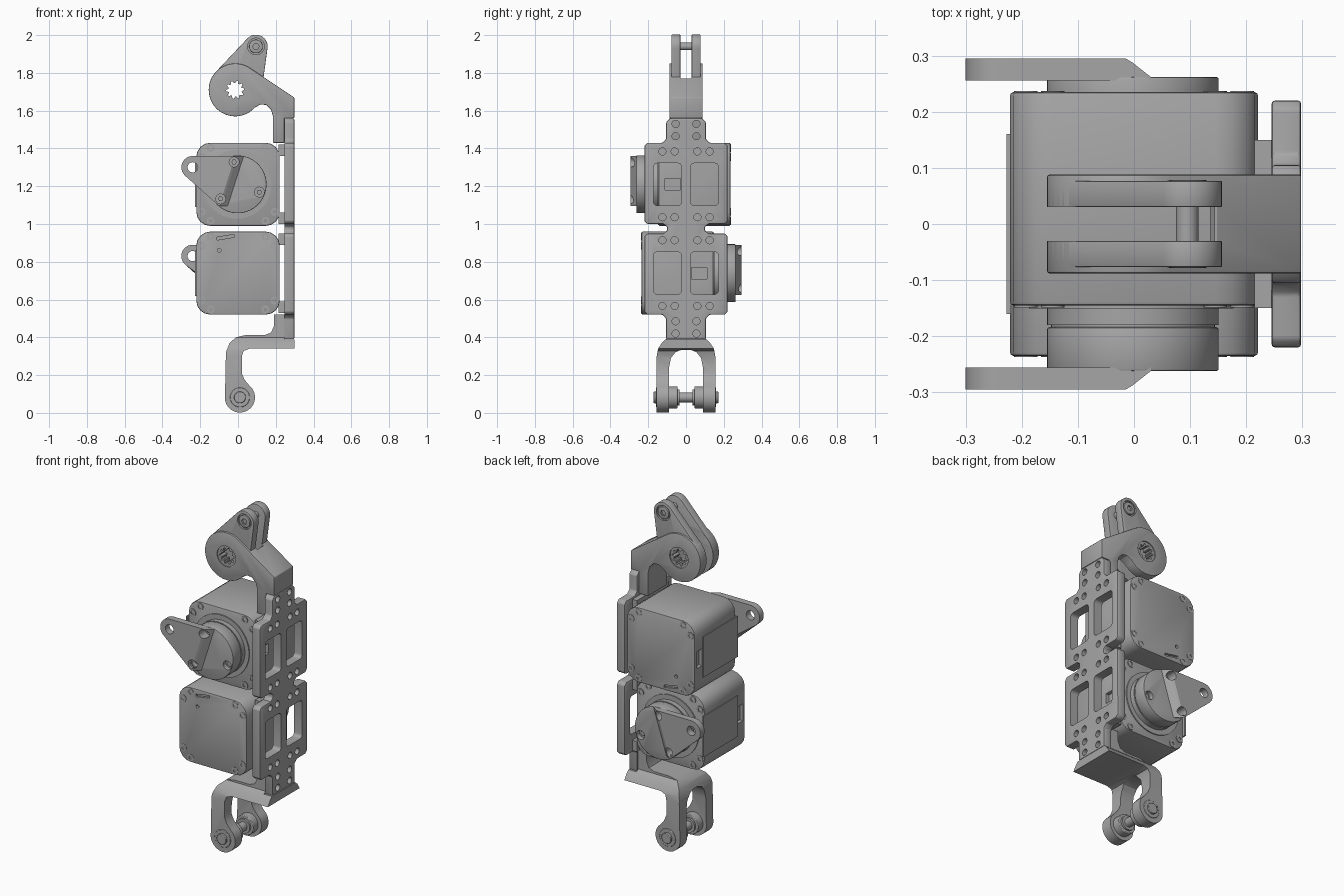
import bpy, bmesh, math
from mathutils import Vector

if "Cube" in bpy.data.objects:
    bpy.data.objects.remove(bpy.data.objects["Cube"], do_unlink=True)

grey = bpy.data.materials.new("machined_grey")
grey.use_nodes = True
COLOUR = (0.38, 0.38, 0.38, 1)
grey.diffuse_color = COLOUR
grey.node_tree.nodes["Principled BSDF"].inputs["Base Color"].default_value = COLOUR
parts = []


def add(name, bm, bevel=0):
    bmesh.ops.recalc_face_normals(bm, faces=bm.faces)
    mesh = bpy.data.meshes.new(name)
    bm.to_mesh(mesh)
    bm.free()
    mesh.materials.append(grey)
    ob = bpy.data.objects.new(name, mesh)
    bpy.context.collection.objects.link(ob)
    parts.append(ob)
    if bevel:
        mod = ob.modifiers.new("edge", "BEVEL")
        mod.width, mod.segments, mod.limit_method = bevel, 2, "ANGLE"
        mod.angle_limit = math.radians(40)
    return ob


def place(axis, p, t):
    return Vector((t, p[0], p[1])) if axis == "x" else Vector((p[0], t, p[1]))


def prism(name, pts, a, b, axis="y", bevel=0):
    """Extrude a flat outline along an axis from a to b."""
    bm = bmesh.new()
    face = bm.faces.new([bm.verts.new(place(axis, p, a)) for p in pts])
    grown = bmesh.ops.extrude_face_region(bm, geom=[face])["geom"]
    shift = place(axis, (0, 0), b - a)
    bmesh.ops.translate(bm, verts=[v for v in grown if isinstance(v, bmesh.types.BMVert)], vec=shift)
    return add(name, bm, bevel)


def hull(name, points, bevel=0):
    bm = bmesh.new()
    verts = [bm.verts.new(p) for p in points]
    bmesh.ops.convex_hull(bm, input=verts)
    bmesh.ops.dissolve_limit(bm, angle_limit=0.01, verts=bm.verts, edges=bm.edges)
    return add(name, bm, bevel)


def arc(c, r, a0=0, a1=360, n=40):
    full = a1 - a0 == 360
    steps = [math.radians(a0 + (a1 - a0) * i / (n if full else n - 1)) for i in range(n)]
    return [(c[0] + r * math.cos(t), c[1] + r * math.sin(t)) for t in steps]


def disc(name, c, r, a, b, axis="y", bevel=0, n=40):
    return prism(name, arc(c, r, n=n), a, b, axis, bevel)


def rect(c, w, h, r=0.0):
    if not r:
        return [(c[0] + i * w, c[1] + j * h) for i, j in ((1, 1), (-1, 1), (-1, -1), (1, -1))]
    out = []
    for i, j, a in ((1, 1, 0), (-1, 1, 90), (-1, -1, 180), (1, -1, 270)):
        out += arc((c[0] + i * (w - r), c[1] + j * (h - r)), r, a, a + 90, 5)
    return out


def cut(ob, cutters, op="DIFFERENCE"):
    """Apply booleans and throw the cutters away."""
    for c in cutters:
        mod = ob.modifiers.new("cut", "BOOLEAN")
        mod.operation, mod.object, mod.solver = op, c, "EXACT"
    graph = bpy.context.evaluated_depsgraph_get()
    graph.update()
    mesh = bpy.data.meshes.new_from_object(ob.evaluated_get(graph))
    ob.modifiers.clear()
    ob.data = mesh
    for c in cutters:
        parts.remove(c)
        bpy.data.objects.remove(c, do_unlink=True)


# Back plate with two wide panels, windows and screw holes
UP, LOW = 1.21, 0.74
half = [(0.105, 0.39), (0.105, 0.5), (0.125, 0.52), (0.205, 0.52), (0.22, 0.535), (0.22, 0.935),
        (0.205, 0.95), (0.12, 0.95), (0.1, 0.965), (0.1, 0.985), (0.12, 1.0), (0.205, 1.0),
        (0.22, 1.015), (0.22, 1.415), (0.205, 1.43), (0.125, 1.43), (0.105, 1.45), (0.105, 1.54), (0.085, 1.56)]
plate = prism("back_plate", half + [(-y, z) for y, z in reversed(half)], 0.245, 0.298, "x", 0.006)
holes = []
for side in (-1, 1):
    for z in (UP, LOW):
        holes.append(prism("window", rect((side * 0.098, z), 0.074, 0.112, 0.02), 0.2, 0.4, "x"))
        for y in (0.06, 0.125):
            holes += [disc("hole", (side * y, z + dz), 0.019, 0.2, 0.4, "x", n=20) for dz in (-0.174, 0.174)]
    holes += [disc("hole", (side * 0.055, z), 0.019, 0.2, 0.4, "x", n=20) for z in (0.42, 0.485, 1.465, 1.53)]
cut(plate, holes)


def motor(label, z0, d):
    """Gear motor whose output horn faces along d * y."""
    body = prism(label + "_motor_body", [(x, z) for x, z in rect((0, z0), 0.221, 0.22, 0.075)],
                 -d * 0.235, d * 0.145, "y", 0.006)
    cuts = [prism("slot", [(-0.11, z0 + d * 0.175), (-0.11, z0 + d * 0.19), (-0.02, z0 + d * 0.205),
                           (-0.02, z0 + d * 0.19)], -d * 0.22, -d * 0.25),
            disc("dot", (-0.1, z0 + d * 0.12), 0.01, -d * 0.22, -d * 0.25, n=16),
            prism("socket", rect((d * 0.07, z0), 0.04, 0.03), 0.2, 0.25, "x"),
            prism("socket", rect((-d * 0.19, z0), 0.025, 0.05), -0.2, -0.25, "x")]
    cut(body, cuts)
    prism(label + "_side_panel", rect((0, z0), 0.16, 0.12), -0.219, -0.227, "x")
    for i in (-1, 1):
        for j in (-1, 1):
            for x, z in ((0.145, 0.193), (0.193, 0.145)):
                for name, a, b in (("front", 0.13, 0.149), ("rear", -0.22, -0.237)):
                    s = disc(label + "_" + name + "_screw", (i * x, z0 + j * z), 0.021, d * a, d * b, n=20)
                    cut(s, [disc("socket", (i * x, z0 + j * z), 0.011, d * (b * 0.97), d * b * 1.1, n=6)])
        prism(label + "_spacer", rect((0, z0 + i * 0.18), 0.15, 0.03), 0.215, 0.246, "x")
    # Output drum and its raised lever
    disc(label + "_bearing_ring", (-0.005, z0), 0.182, d * 0.14, d * 0.151, n=56)
    disc(label + "_drum_base", (-0.002, z0), 0.153, d * 0.14, d * 0.18, n=56)
    disc(label + "_drum_groove", (-0.002, z0), 0.146, d * 0.175, d * 0.19, n=56)
    drum = disc(label + "_drum", (-0.002, z0), 0.153, d * 0.184, d * 0.262, "y", 0.004, n=56)
    tip = (-0.24, z0 + 0.09)
    rim = arc(tip, 0.06, n=32)
    pts = [Vector((x, d * y, z)) for x, z in rim for y in (0.256, 0.295)]
    top, low = (-0.015, z0 + 0.15), (-0.1, z0 - 0.115)
    for x, z in (top, low):
        pts += [Vector((x, d * 0.295, z)), Vector((x + 0.012, d * 0.288, z)),
                Vector((x + 0.045, d * 0.262, z)), Vector((x + 0.045, d * 0.256, z))]
    lever = hull(label + "_lever", pts)
    bolts = [(0.12 * math.cos(a), z0 + 0.12 * math.sin(a)) for a in map(math.radians, (100, 220, 340))]
    for ob in (drum, lever):
        cut(ob, [disc("hole", p, 0.026, d * 0.235, d * 0.32, n=24) for p in bolts])
    cut(lever, [disc("hole", tip, 0.027, d * 0.2, d * 0.32, n=24)])
    for p in bolts:
        disc(label + "_drum_bolt", p, 0.014, d * 0.23, d * 0.243, n=6)


motor("upper", UP, -1)
motor("lower", LOW, 1)

# Upper arm: a split eye with a post rising from the plate
EYE, LOBE = (-0.015, 1.71), (0.095, 1.94)
outline = arc(EYE, 0.14, 56, 318, 48) + [
    (0.12, 1.633), (0.15, 1.63), (0.175, 1.605), (0.185, 1.57), (0.185, 1.43),
    (0.246, 1.43), (0.246, 1.56), (0.298, 1.56), (0.298, 1.67)]
arm = prism("upper_arm", outline, -0.088, 0.088, "y", 0.004)


def star():
    rim = [(EYE[0] + r * math.cos(i * math.pi / 20), EYE[1] + r * math.sin(i * math.pi / 20))
           for i in range(40) for r in ((0.048 if i % 4 < 2 else 0.036),)]
    return prism("star", rim, -0.2, 0.2)


cut(arm, [disc("clearance", EYE, 0.17, -0.03, 0.03, n=48), star()])
cut(arm, [prism("slot", rect((-0.045, 1.89), 0.2, 0.12), -0.03, 0.03)])
cut(arm, [prism("ring_%d" % s, arc(EYE, 0.06), s * 0.082, s * 0.1) for s in (-1, 1)])
for s in (-1, 1):
    ears = arc(EYE, 0.14, n=48) + arc(LOBE, 0.062, n=32)
    ear = hull("fork_ear", [Vector((x, s * y, z)) for x, z in ears for y in (0.03, 0.077)], 0.003)
    cut(ear, [star(), disc("bore", LOBE, 0.044, s * 0.066, s * 0.1)])
    washer = disc("fork_pin_head", LOBE, 0.036, s * 0.06, s * 0.078, bevel=0.003)
    cut(washer, [disc("socket", LOBE, 0.017, s * 0.068, s * 0.1, n=6)])
disc("fork_pin", LOBE, 0.02, -0.065, 0.065, n=28)

# Lower bracket: bent side profile trimmed to a fork shape
PIVOT = (0.01, 0.082)
side = arc(PIVOT, 0.08, 170, 410, 40) + [
    (0.035, 0.175), (0.02, 0.21), (0.02, 0.3), (0.03, 0.328), (0.06, 0.34), (0.298, 0.34),
    (0.298, 0.388), (0.246, 0.388), (0.246, 0.52), (0.19, 0.52), (0.19, 0.46), (0.175, 0.425),
    (0.14, 0.412), (0.04, 0.412), (-0.01, 0.4), (-0.045, 0.37), (-0.064, 0.32)]
bracket = prism("lower_bracket", side, -0.2, 0.2)
fork = [(0.095, 0.55), (0.095, 0.4), (0.125, 0.375), (0.148, 0.34), (0.155, 0.3), (0.155, -0.05),
        (0.09, -0.05), (0.09, 0.24), (0.08, 0.29), (0.055, 0.322), (0.025, 0.333)]
cut(bracket, [prism("fork", fork + [(-y, z) for y, z in reversed(fork)], -0.2, 0.4, "x")], "INTERSECT")
for s in (-1, 1):
    disc("pivot_boss", PIVOT, 0.058, s * 0.045, s * 0.095, bevel=0.004)
    disc("pivot_collar", PIVOT, 0.042, s * 0.034, s * 0.05)
    disc("pivot_washer", PIVOT, 0.052, s * 0.15, s * 0.159, bevel=0.003)
    disc("pivot_head", PIVOT, 0.031, s * 0.15, s * 0.171, bevel=0.003)
disc("pivot_pin", PIVOT, 0.026, -0.16, 0.16, n=32)

# Smooth rounded surfaces, keep hard edges crisp
bpy.ops.object.select_all(action="DESELECT")
for ob in parts:
    ob.select_set(True)
bpy.context.view_layer.objects.active = parts[0]
bpy.ops.object.shade_smooth_by_angle(angle=math.radians(30))
